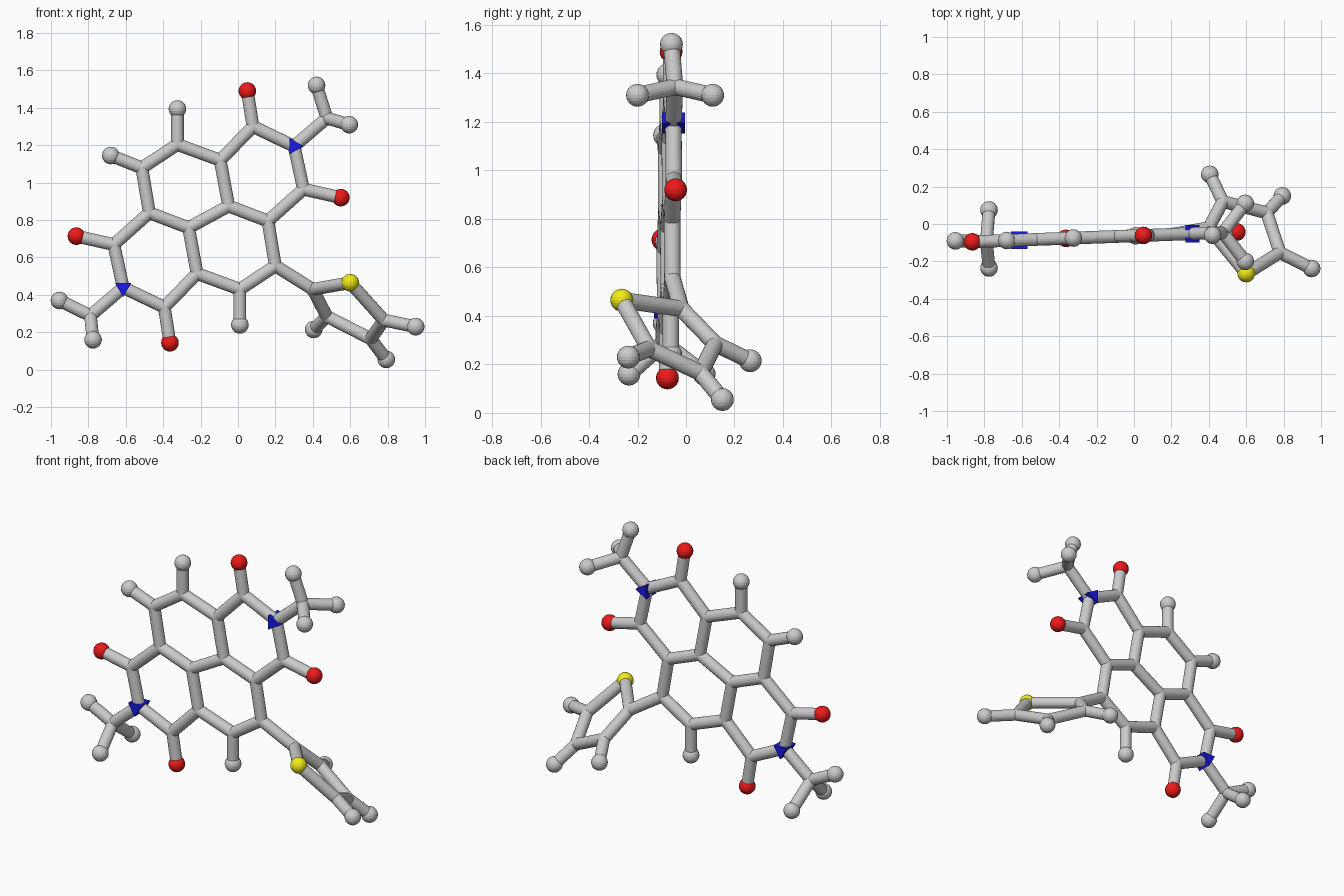
import bpy, bmesh, math
from mathutils import Vector, Matrix

if "Cube" in bpy.data.objects:
    bpy.data.objects.remove(bpy.data.objects["Cube"])

R_BOND, R_BALL = 0.034, 0.047
CENTRE = Vector((-0.157, -0.069, 0.817))


def material(name, rgb):
    m = bpy.data.materials.new(name)
    m.diffuse_color = (*rgb, 1)
    m.use_nodes = True
    m.node_tree.nodes["Principled BSDF"].inputs["Base Color"].default_value = m.diffuse_color
    return m


RED = material("red", (0.85, 0.01, 0.01))
BLUE = material("blue", (0.01, 0.01, 0.8))
YELLOW = material("yellow", (0.9, 0.85, 0.01))


def finish(bm, name, mat=None):
    me = bpy.data.meshes.new(name)
    bm.to_mesh(me)
    bm.free()
    ob = bpy.data.objects.new(name, me)
    bpy.context.collection.objects.link(ob)
    if mat:
        me.materials.append(mat)
    return ob


def add_ball(bm, p, r):
    bmesh.ops.create_uvsphere(bm, u_segments=20, v_segments=12, radius=r,
                              matrix=Matrix.Translation(p))


def add_stick(bm, a, b):
    d = b - a
    rot = d.to_track_quat('Z', 'Y').to_matrix().to_4x4()
    bmesh.ops.create_cone(bm, cap_ends=True, segments=20, radius1=R_BOND, radius2=R_BOND,
                          depth=d.length, matrix=Matrix.Translation((a + b) / 2) @ rot)


def sticks(name, pairs, joints):
    bm = bmesh.new()
    for a, b in pairs:
        add_stick(bm, a, b)
    for p in joints:
        add_ball(bm, p, R_BOND)
    return finish(bm, name)


def balls(name, points, mat=None):
    bm = bmesh.new()
    for p in points:
        add_ball(bm, p, R_BALL)
    return finish(bm, name, mat)


def prism(name, p, angle):
    bm = bmesh.new()
    m = Matrix.Translation(p) @ Matrix.Rotation(angle, 4, 'Y') @ Matrix.Rotation(math.pi / 2, 4, 'X')
    bmesh.ops.create_cone(bm, cap_ends=True, segments=3, radius1=0.05, radius2=0.05,
                          depth=0.094, matrix=m)
    # turn so one corner points along local +x
    bmesh.ops.rotate(bm, verts=bm.verts, cent=p, matrix=Matrix.Rotation(math.pi / 2, 3, 'Y'))
    return finish(bm, name, BLUE)


def in_plane(x, z):
    # the ring system lies in one slightly turned plane
    return Vector((x, CENTRE.y + 0.037 * (x - CENTRE.x), z))


# Half of the flat ring system; the other half is its point reflection
half = {k: in_plane(*v) for k, v in dict(
    Oa=(0.05, 1.49), Ca=(0.08, 1.30), N=(0.30, 1.195), Cb=(0.35, 0.965), Ob=(0.55, 0.92),
    M=(0.475, 1.345), A=(-0.095, 1.12), J=(-0.05, 0.875), B=(0.16, 0.795),
    D=(0.20, 0.555), E=(0.01, 0.43), H=(0.01, 0.24)).items()}
other = {k: 2 * CENTRE - v for k, v in half.items()}
links = "Ca-Oa Ca-N N-Cb Cb-Ob N-M Ca-A A-J J-B B-Cb B-D D-E E-H".split()

pairs = [(half["J"], other["J"])]
joints = []
for s, o in ((half, other), (other, half)):
    pairs += [tuple(s[k] for k in l.split("-")) for l in links]
    pairs.append((s["A"], o["E"]))
    joints += [s[k] for k in ("Ca", "N", "Cb", "M", "A", "J", "B", "D", "E")]
side_h = in_plane(-0.68, 1.145)
pairs.append((other["D"], side_h))
sticks("ring_frame", pairs, joints)
balls("ring_end_balls", [half["H"], other["H"], side_h])
balls("red_balls", [s[k] for s in (half, other) for k in ("Oa", "Ob")], RED)
prism("blue_joint_right", half["N"], 0)
prism("blue_joint_left", other["N"], math.radians(90))

# Three-pronged end groups
prongs = {
    "right": (half["M"], [(0.42, -0.06, 1.52), (0.595, 0.11, 1.31), (0.595, -0.20, 1.31)]),
    "left": (other["M"], [(-0.955, -0.09, 0.37), (-0.775, 0.075, 0.16), (-0.775, -0.235, 0.16)])}
for side, (c, tips) in prongs.items():
    tips = [Vector(t) for t in tips]
    sticks("prong_sticks_" + side, [(c, t) for t in tips], [])
    balls("prong_balls_" + side, tips)

# Tilted five-sided ring with a yellow ball
ring = [Vector(p) for p in ((0.40, -0.02, 0.43), (0.60, -0.265, 0.465), (0.78, -0.153, 0.265),
                            (0.71, 0.06, 0.165), (0.475, 0.12, 0.285))]
tips = [Vector(p) for p in ((0.95, -0.238, 0.23), (0.793, 0.15, 0.055), (0.405, 0.265, 0.215))]
pairs = [(ring[i], ring[(i + 1) % 5]) for i in range(5)]
pairs += list(zip(ring[2:], tips)) + [(half["D"], ring[0])]
sticks("side_ring_frame", pairs, ring)
balls("side_ring_balls", tips)
balls("yellow_ball", [ring[1]], YELLOW)
